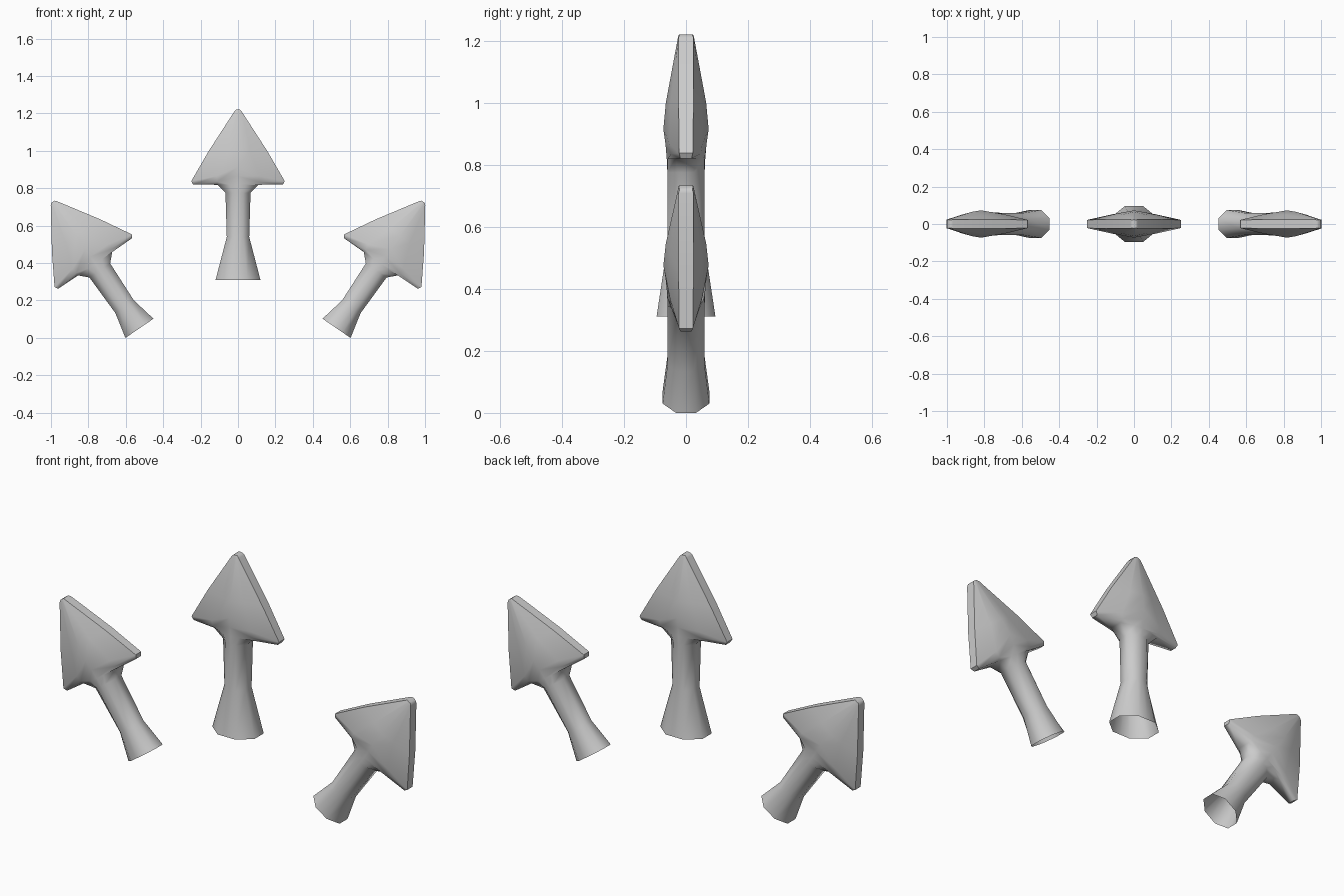
import bpy, bmesh
from math import radians
from mathutils import Matrix

if "Cube" in bpy.data.objects:
    bpy.data.objects.remove(bpy.data.objects["Cube"])

# Each ring: side edge (x, y, z), shoulder (x, y, z), centre ridge (y, z); z = 0 at the barbs
SHAFT = [
    ((.060, .025, -.29), (.027, .060, -.29), (.060, -.29)),
    ((.067, .026, -.055), (.028, .060, -.055), (.060, -.055)),
]
HEAD = [
    ((.112, .034, -.01), (.045, .060, -.012), (.062, -.012)),
    ((.240, .018, -.01), (.110, .048, .005), (.066, .035)),
    ((.250, .022, .008), (.115, .052, .035), (.073, .085)),
    ((.156, .024, .17), (.065, .050, .17), (.065, .17)),
    ((.020, .024, .38), (.010, .025, .38), (.026, .38)),
    ((.011, .020, .39), (.005, .022, .39), (.023, .39)),
]


def ring_points(edge, shoulder, ridge):
    (x, t, zx), (m, n, zm), (r, z0) = edge, shoulder, ridge
    half = [(x, -t, zx), (x, t, zx), (m, n, zm), (0, r, z0), (-m, n, zm)]
    return half + [(-px, -py, pz) for px, py, pz in half]


def make_arrow(name, foot, location, tilt):
    bm = bmesh.new()
    rings = [[bm.verts.new(p) for p in ring_points(*r)] for r in [foot] + SHAFT + HEAD]
    for a, b in zip(rings, rings[1:]):
        for i in range(10):
            j = (i + 1) % 10
            bm.faces.new((a[i], a[j], b[j], b[i]))
    bm.faces.new(rings[-1])          # blunt tip; the foot stays open
    bm.transform(Matrix.Translation(location) @ Matrix.Rotation(radians(tilt), 4, 'Y'))
    mesh = bpy.data.meshes.new(name)
    bm.to_mesh(mesh)
    bm.free()
    ob = bpy.data.objects.new(name, mesh)
    bpy.context.collection.objects.link(ob)
    bpy.ops.object.select_all(action='DESELECT')
    ob.select_set(True)
    bpy.context.view_layer.objects.active = ob
    bpy.ops.object.shade_smooth_by_angle(angle=radians(55))
    return ob


# Upright centre arrow with a wide foot
make_arrow("centre_arrow", ((.12, .038, -.52), (.050, .095, -.52), (.095, -.52)), (0, 0, .83), 0)

# Mirrored pair of leaning arrows with shorter feet
side_foot = ((.091, .032, -.43), (.038, .075, -.43), (.075, -.43))
for side, s in (("right", 1), ("left", -1)):
    make_arrow(side + "_arrow", side_foot, (.77 * s, 0, .406), 34.4 * s)
